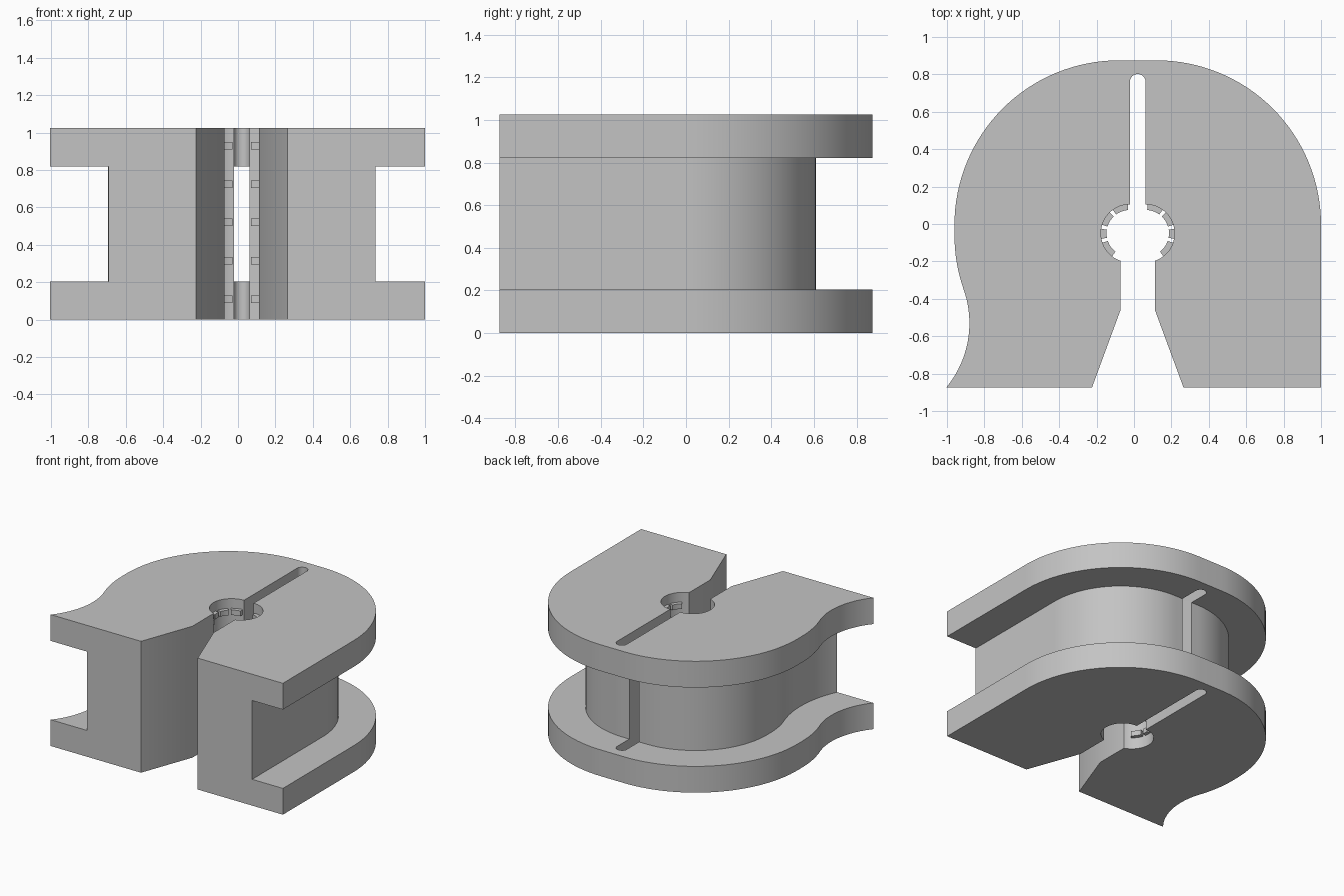
import bpy, bmesh, math

cube = bpy.data.objects.get("Cube")
if cube:
    bpy.data.objects.remove(cube, do_unlink=True)

CX = 0.02                      # symmetry line of the slot and hole
TOP, LOW, HIGH = 1.025, 0.205, 0.82
FRONT = -0.875

grey = bpy.data.materials.new("plain grey")
grey.use_nodes = True
grey.diffuse_color = (0.55, 0.55, 0.55, 1)
grey.node_tree.nodes["Principled BSDF"].inputs["Base Color"].default_value = (0.55, 0.55, 0.55, 1)


def arc(cx, cy, r, a0, a1, n=24):
    """Points on an arc, angles in degrees."""
    angles = [math.radians(a0 + (a1 - a0) * i / n) for i in range(n + 1)]
    return [(cx + r * math.cos(a), cy + r * math.sin(a)) for a in angles]


def mirror(points):
    """Reflect points across the slot line, reversing their order."""
    return [(2 * CX - x, y) for x, y in reversed(points)]


def add_prism(bm, points, z0, z1):
    """Extrude a flat outline between two heights."""
    face = bm.faces.new([bm.verts.new((x, y, z0)) for x, y in points])
    result = bmesh.ops.extrude_face_region(bm, geom=[face])
    verts = [g for g in result["geom"] if isinstance(g, bmesh.types.BMVert)]
    bmesh.ops.translate(bm, verts=verts, vec=(0, 0, z1 - z0))


def make_object(name, prisms):
    bm = bmesh.new()
    for points, z0, z1 in prisms:
        add_prism(bm, points, z0, z1)
    bmesh.ops.recalc_face_normals(bm, faces=bm.faces)
    mesh = bpy.data.meshes.new(name)
    bm.to_mesh(mesh)
    bm.free()
    mesh.materials.append(grey)
    obj = bpy.data.objects.new(name, mesh)
    bpy.context.collection.objects.link(obj)
    return obj


def select(obj):
    bpy.ops.object.select_all(action='DESELECT')
    obj.select_set(True)
    bpy.context.view_layer.objects.active = obj


def rim(inset, end_y):
    """Outer edge from the right front corner round the back to the left front."""
    r, waist = 0.88 - inset, 0.54 + inset
    tangent = math.degrees(math.atan2(0.47, 1.34))
    last = -math.degrees(math.asin((-0.53 - end_y) / waist))
    return ([(1 - inset, end_y)]
            + arc(0.12, -0.005, r, 0, 90, 32)
            + arc(-0.08, -0.005, r, 90, 180, 32)
            + arc(-0.08, -0.06, r, 180, 180 + tangent, 8)[0:]
            + arc(-1.42, -0.53, waist, tangent, last, 24)[1:])


# Opening on the left: flared mouth, neck, round hole and slot side
HOLE_Y, HOLE_R = -0.05, 0.155
hole_x = CX - 0.042
neck_angle = 180 + math.degrees(math.acos(0.05 / HOLE_R))
opening = ([(CX - 0.245, FRONT), (CX - 0.092, -0.46)]
           + arc(hole_x, HOLE_Y, HOLE_R, neck_angle, 90, 24))
slot_end = arc(CX, 0.76, 0.042, 180, 0, 12)

# Main body, full height, with the groove cut round the outside
body = make_object("spool_body", [
    (rim(0, FRONT) + opening + slot_end + mirror(opening), 0, TOP)])

groove = make_object("groove_cutter", [
    (rim(0.265, -0.98) + [(-1.5, -0.98), (-1.5, 1.5), (1.5, 1.5), (1.5, -0.98)],
     LOW, HIGH)])
groove.hide_render = True
select(body)
cut = body.modifiers.new("groove", 'BOOLEAN')
cut.operation = 'DIFFERENCE'
cut.solver = 'EXACT'
cut.object = groove
bpy.ops.object.modifier_apply(modifier=cut.name)
bpy.data.objects.remove(groove, do_unlink=True)
bpy.ops.object.shade_smooth_by_angle(angle=math.radians(30))

# Small gripping teeth in five rings round the hole
teeth = []
for level in (0.11, 0.315, 0.52, 0.725, 0.93):
    for a0, a1 in ((94, 126), (134, 163), (171, 191), (199, 232)):
        tooth = (arc(hole_x, HOLE_Y, HOLE_R + 0.008, a0, a1, 4)
                 + arc(hole_x, HOLE_Y, HOLE_R - 0.03, a1, a0, 4))
        for side in (tooth, mirror(tooth)):
            teeth.append((side, level - 0.02, level + 0.02))
grip = make_object("grip_teeth", teeth)
select(grip)
bpy.ops.object.shade_smooth_by_angle(angle=math.radians(30))
